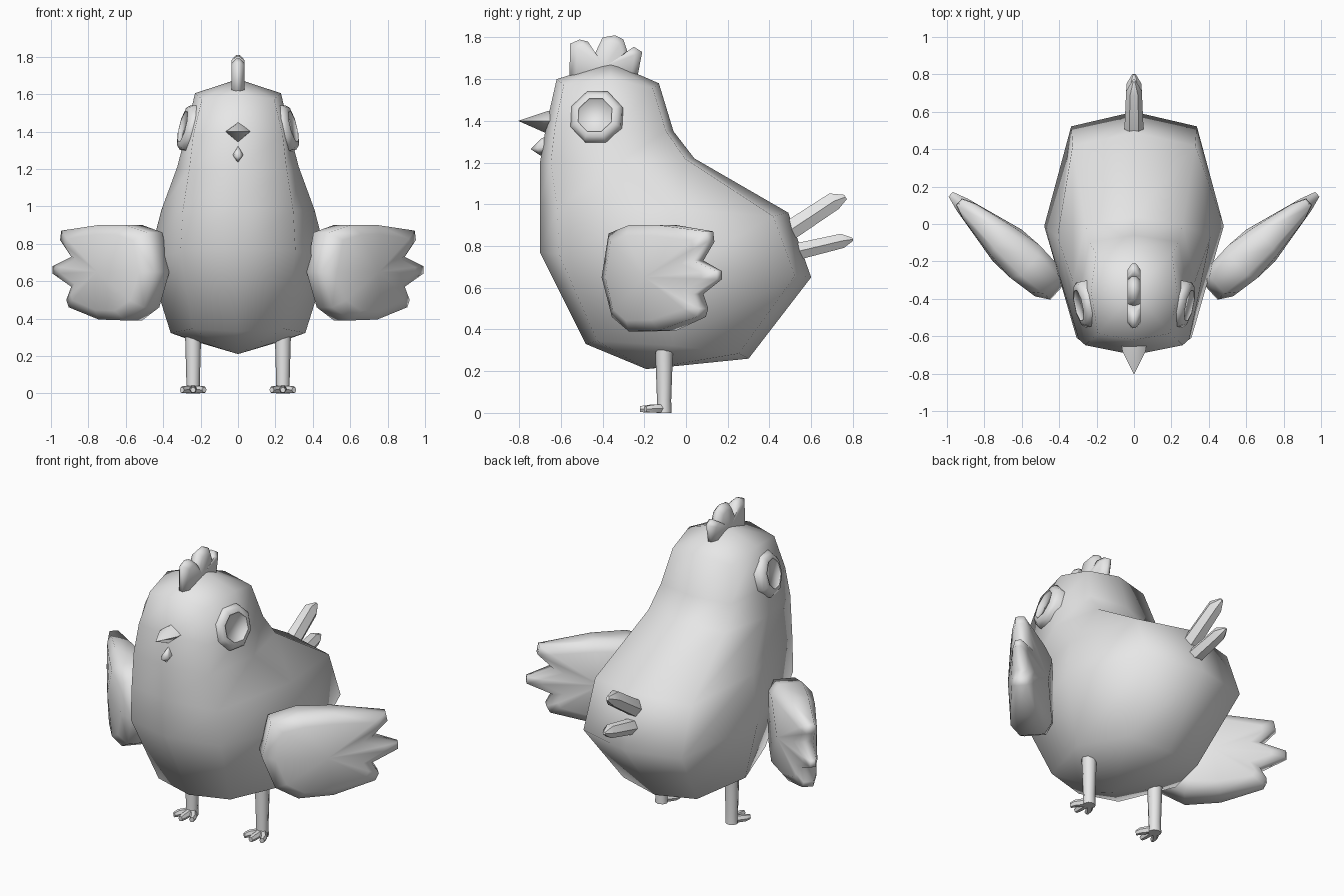
import bpy, bmesh, math
from mathutils import Vector

if "Cube" in bpy.data.objects:
    bpy.data.objects.remove(bpy.data.objects["Cube"])

grey = bpy.data.materials.new("plain grey")
grey.diffuse_color = (0.8, 0.8, 0.8, 1)
grey.use_nodes = True
grey.node_tree.nodes["Principled BSDF"].inputs["Base Color"].default_value = grey.diffuse_color


def finish(name, bm, angle=50):
    bmesh.ops.recalc_face_normals(bm, faces=bm.faces)
    me = bpy.data.meshes.new(name)
    bm.to_mesh(me)
    bm.free()
    me.materials.append(grey)
    ob = bpy.data.objects.new(name, me)
    bpy.context.scene.collection.objects.link(ob)
    bpy.ops.object.select_all(action='DESELECT')
    ob.select_set(True)
    bpy.context.view_layer.objects.active = ob
    bpy.ops.object.shade_smooth_by_angle(angle=math.radians(angle))
    return ob


def loft(name, rings, start=None, end=None, angle=50):
    """Skin matching rings; close each end with a tip point or a flat cap."""
    bm = bmesh.new()
    vs = [[bm.verts.new(p) for p in r] for r in rings]
    n = len(vs[0])
    for a, b in zip(vs, vs[1:]):
        for i in range(n):
            j = (i + 1) % n
            bm.faces.new((a[i], a[j], b[j], b[i]))
    for ring, tip in ((vs[0], start), (vs[-1], end)):
        if tip is None:
            bm.faces.new(ring)
        else:
            t = bm.verts.new(tip)
            for i in range(n):
                bm.faces.new((ring[i], ring[(i + 1) % n], t))
    return finish(name, bm, angle)


def tube(name, path, n, angle=50):
    """Path entries: (centre, half width, half height), in a fixed frame along the path."""
    d = (Vector(path[-1][0]) - Vector(path[0][0])).normalized()
    side = Vector((1, 0, 0))
    side = (side - d * side.dot(d)).normalized()
    up = d.cross(side)
    rings = [[Vector(c) + side * w * math.cos(k * math.tau / n)
              + up * h * math.sin(k * math.tau / n) for k in range(n)]
             for c, w, h in path]
    return loft(name, rings, angle=angle)


# Body: tilted eight-sided rings
# (front y, front z, back y, back z, half width, front corner, back corner, corner lift, side lift)
body = []
for fy, fz, by, bz, w, cf, cb, cl, sl in (
        (-0.48, 0.33, 0.30, 0.26, 0.36, 0.68, 0.70, 0.02, 0.03),
        (-0.70, 0.77, 0.60, 0.65, 0.48, 0.64, 0.70, 0, 0),
        (-0.70, 1.00, 0.49, 0.96, 0.41, 0.72, 0.80, -0.02, 0),
        (-0.70, 1.20, 0.04, 1.22, 0.325, 0.80, 0.80, 0, 0),
        (-0.67, 1.38, -0.06, 1.35, 0.285, 0.84, 0.84, 0, 0),
        (-0.62, 1.60, -0.13, 1.58, 0.23, 0.84, 0.88, -0.025, 0.015)):
    ring = []
    for x, t, lift in ((0, 0, 0), (cf, 0.07, cl), (1, 0.53, sl), (cb, 0.94, cl),
                       (0, 1, 0), (-cb, 0.94, cl), (-1, 0.53, sl), (-cf, 0.07, cl)):
        ring.append((w * x, fy + (by - fy) * t, fz + (bz - fz) * t + lift))
    body.append(ring)
loft("body", body, (0, -0.19, 0.21), (0, -0.36, 1.68), angle=80)

# Beak: four-sided spike and small drop below it
loft("upper_beak", [[(0, -0.60, 1.46), (0.075, -0.60, 1.40), (0, -0.60, 1.33), (-0.075, -0.60, 1.40)],
                    [(0, -0.67, 1.445), (0.062, -0.68, 1.40), (0, -0.68, 1.345), (-0.062, -0.68, 1.40)]],
     end=(0, -0.805, 1.40), angle=80)
loft("lower_beak", [[(0, -0.66, 1.33), (0.03, -0.66, 1.28), (0, -0.66, 1.23), (-0.03, -0.66, 1.28)],
                    [(0, -0.695, 1.315), (0.025, -0.715, 1.27), (0, -0.70, 1.235), (-0.025, -0.715, 1.27)]],
     end=(0, -0.745, 1.265), angle=80)

# Comb: scalloped outline, thickest along its middle
comb = [(-0.56, 1.58), (-0.555, 1.77), (-0.51, 1.79), (-0.47, 1.78), (-0.435, 1.725),
        (-0.40, 1.80), (-0.34, 1.81), (-0.30, 1.79), (-0.28, 1.73), (-0.25, 1.755),
        (-0.21, 1.73), (-0.235, 1.60)]


def comb_ring(x, k):
    return [(x, -0.39 + (y + 0.39) * k, 1.66 + (z - 1.66) * k) for y, z in comb]


loft("comb", [comb_ring(-0.036, 0.8), comb_ring(-0.01, 1), comb_ring(0.01, 1), comb_ring(0.036, 0.8)],
     (-0.036, -0.39, 1.66), (0.036, -0.39, 1.66), angle=85)

# Tail feathers: six-sided rods with blunt points
tube("upper_tail_feather", [((0, 0.40, 0.81), 0.056, 0.056), ((0, 0.71, 1.015), 0.042, 0.05),
                            ((0, 0.765, 1.035), 0.01, 0.014)], 6, 40)
tube("lower_tail_feather", [((0, 0.40, 0.742), 0.056, 0.05), ((0, 0.75, 0.825), 0.04, 0.04),
                            ((0, 0.80, 0.832), 0.01, 0.008)], 6, 40)

# Wing outline: distance along the wing, height
wing = [(-0.045, 0.65), (0.005, 0.86), (0.16, 0.90), (0.36, 0.90), (0.66, 0.87), (0.67, 0.82),
        (0.58, 0.73), (0.73, 0.68), (0.73, 0.64), (0.58, 0.57), (0.62, 0.50), (0.60, 0.46),
        (0.36, 0.395), (0.16, 0.39), (0.03, 0.46)]


def wing_point(s, u, z, off):
    return (s * (0.44 + 0.74 * u + 0.67 * off), -0.33 + 0.67 * u - 0.74 * off, z)


def wing_depth(u):
    if u < 0.23:
        return 0.1 + 0.09 * max(u, 0)
    return 0.12 - 0.092 * (u - 0.23) / 0.5


def wing_ring(s, side, k, f):
    pts = [(0.32 + (u - 0.32) * k, 0.65 + (z - 0.65) * k) for u, z in wing]
    return [wing_point(s, u, z, side * f * wing_depth(u)) for u, z in pts]


for s, label in ((1, "right"), (-1, "left")):
    loft(label + "_wing",
         [wing_ring(s, -1, 0.8, 1), wing_ring(s, -1, 1, 0.6),
          wing_ring(s, 1, 1, 0.6), wing_ring(s, 1, 0.8, 1)],
         wing_point(s, 0.32, 0.65, -0.115), wing_point(s, 0.32, 0.65, 0.115), angle=75)

    # Eye: low octagonal rim around a slightly sunken disc
    nrm = Vector((0.95 * s, -0.2, 0.24)).normalized()
    a = nrm.cross(Vector((0, 0, 1))).normalized()
    b = a.cross(nrm)
    c = Vector((0.268 * s, -0.43, 1.42))
    loft(label + "_eye",
         [[c + nrm * d + r * (a * math.cos((k + .5) * math.tau / 8) + b * math.sin((k + .5) * math.tau / 8))
           for k in range(8)]
          for r, d in ((0.133, -0.04), (0.133, 0.004), (0.112, 0.026), (0.088, 0.03), (0.085, 0.022))], angle=80)

    # Leg and three-toed foot
    x = 0.24 * s
    tube(label + "_leg", [((x, -0.10, 0.36), 0.045, 0.045), ((x, -0.105, 0.28), 0.042, 0.042),
                          ((x, -0.105, 0.06), 0.036, 0.034), ((x, -0.105, 0.0), 0.038, 0.036)], 8)
    for i, (dx, ty) in enumerate(((-0.06, -0.195), (0, -0.22), (0.06, -0.195))):
        tube(f"{label}_toe_{i + 1}", [((x, -0.10, 0.022), 0.024, 0.024),
                                      ((x + dx * 0.85, ty + 0.03, 0.02), 0.02, 0.021),
                                      ((x + dx, ty, 0.018), 0.014, 0.016)], 6)
